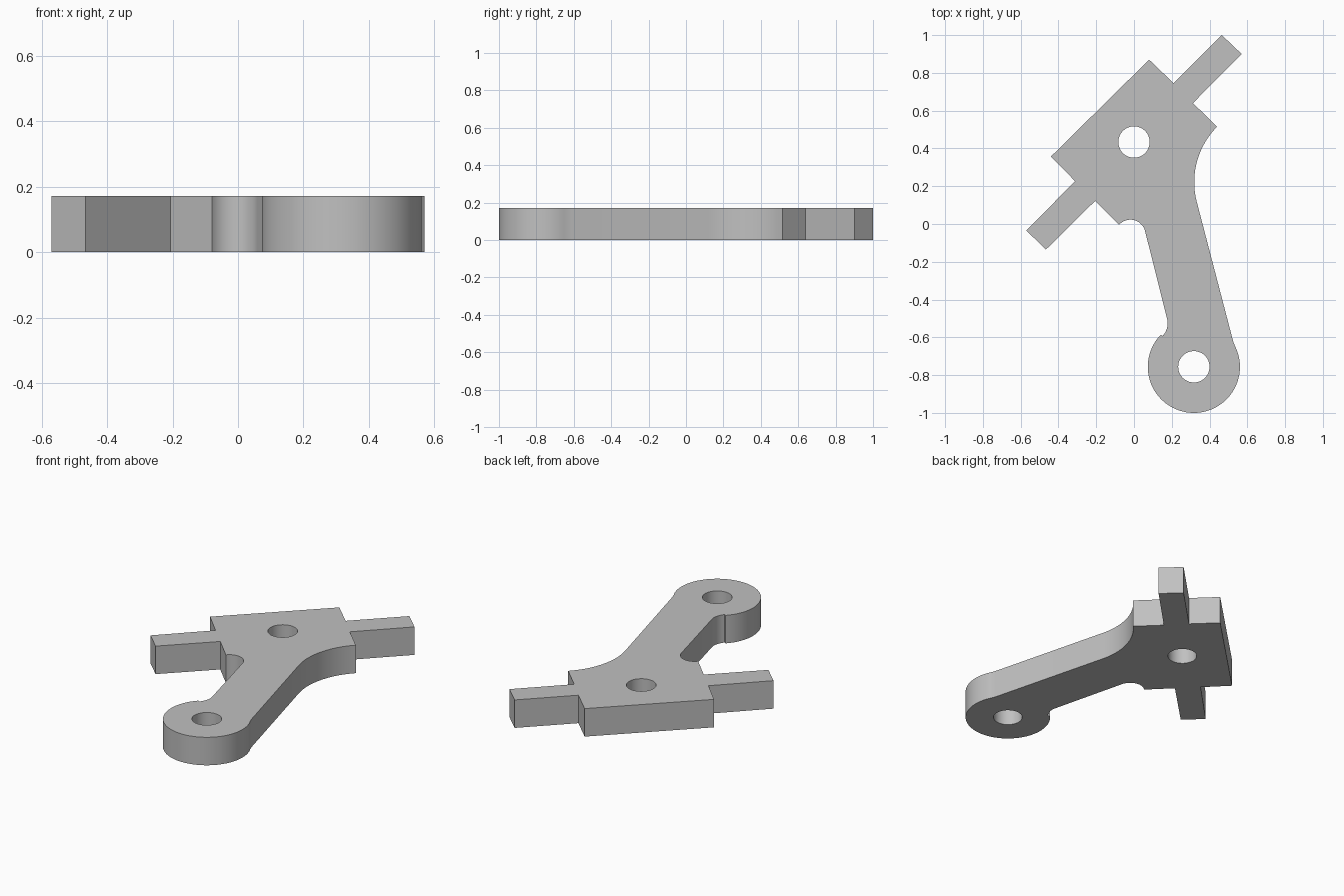
import bpy
import bmesh
from math import cos, sin, radians

cube = bpy.data.objects.get("Cube")
if cube:
    bpy.data.objects.remove(cube, do_unlink=True)

THICKNESS = 0.172
PIVOT = (0.317, -0.756)
HOLE_RADIUS = 0.083


def arc(centre, radius, start, end, steps):
    """Points along an arc, angles in degrees."""
    points = []
    for i in range(steps + 1):
        a = radians(start + (end - start) * i / steps)
        points.append((centre[0] + radius * cos(a), centre[1] + radius * sin(a)))
    return points


def add_loop(bm, points):
    verts = [bm.verts.new((x, y, 0)) for x, y in points]
    return [bm.edges.new((v, verts[(i + 1) % len(verts)])) for i, v in enumerate(verts)]


# Outline, clockwise from the top corner of the block
outline = [(0.08, 0.87), (0.21, 0.745)]
outline += [(0.465, 1.0), (0.57, 0.90), (0.312, 0.64)]      # upper bar
outline += arc((0.736, 0.2215), 0.417, 135.2, 194.7, 20)    # curve into the lever
outline += [(0.522, -0.61), (0.53, -0.635)]
outline += arc(PIVOT, 0.244, 25, -224, 56)                  # rounded lever end
outline += arc((0.078, -0.525), 0.1, -42, 14.7, 12)         # fillet at the lever end
outline += arc((-0.019, -0.057), 0.08, 14.7, 139, 16)       # fillet at the block
outline += [(-0.206, 0.122), (-0.466, -0.135)]              # lower bar
outline += [(-0.57, -0.035), (-0.312, 0.227), (-0.44, 0.357)]

# Fill the outline around the two holes, then extrude to a plate
bm = bmesh.new()
edges = add_loop(bm, outline)
for centre in ((0, 0.434), PIVOT):
    edges += add_loop(bm, arc(centre, HOLE_RADIUS, 0, 352.5, 47))
bmesh.ops.triangle_fill(bm, use_beauty=True, use_dissolve=False,
                        edges=edges, normal=(0, 0, 1))
result = bmesh.ops.extrude_face_region(bm, geom=bm.faces[:])
top = [g for g in result["geom"] if isinstance(g, bmesh.types.BMVert)]
bmesh.ops.translate(bm, verts=top, vec=(0, 0, THICKNESS))
bmesh.ops.recalc_face_normals(bm, faces=bm.faces[:])

mesh = bpy.data.meshes.new("lever_plate")
bm.to_mesh(mesh)
bm.free()
plate = bpy.data.objects.new("lever_plate", mesh)
bpy.context.collection.objects.link(plate)

# Plain grey
grey = bpy.data.materials.new("light_grey")
grey.use_nodes = True
colour = (0.53, 0.53, 0.53, 1)
grey.diffuse_color = colour
grey.node_tree.nodes["Principled BSDF"].inputs["Base Color"].default_value = colour
mesh.materials.append(grey)

# Smooth curved walls with crisp edges
bpy.ops.object.select_all(action="DESELECT")
plate.select_set(True)
bpy.context.view_layer.objects.active = plate
bpy.ops.object.shade_smooth_by_angle(angle=radians(30))
